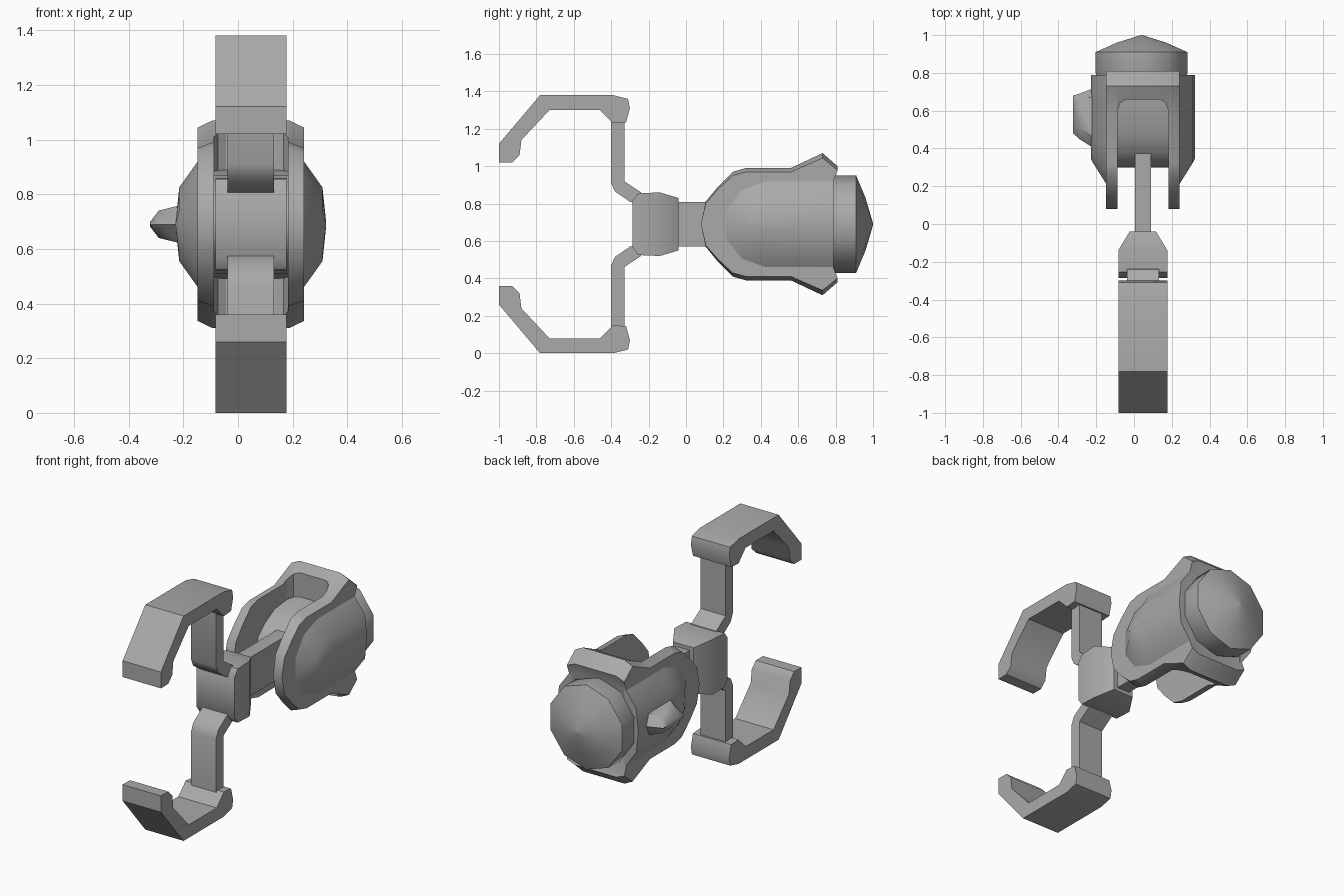
import bpy, bmesh, math

if "Cube" in bpy.data.objects:
    bpy.data.objects.remove(bpy.data.objects["Cube"])

CX, CZ = 0.047, 0.69          # mechanism axis
grey = bpy.data.materials.new("mid grey")
grey.diffuse_color = (0.4, 0.4, 0.4, 1)
grey.use_nodes = True
grey.node_tree.nodes["Principled BSDF"].inputs["Base Color"].default_value = grey.diffuse_color


def loft(name, rings, bevel=0.0):
    """Skin a list of equal-length rings and cap both ends."""
    bm = bmesh.new()
    vs = [[bm.verts.new(p) for p in r] for r in rings]
    n = len(rings[0])
    for a, b in zip(vs, vs[1:]):
        for i in range(n):
            j = (i + 1) % n
            bm.faces.new((a[i], a[j], b[j], b[i]))
    bm.faces.new(vs[0])
    bm.faces.new(vs[-1][::-1])
    bmesh.ops.recalc_face_normals(bm, faces=bm.faces)
    me = bpy.data.meshes.new(name)
    bm.to_mesh(me)
    bm.free()
    me.materials.append(grey)
    ob = bpy.data.objects.new(name, me)
    bpy.context.collection.objects.link(ob)
    if bevel:
        m = ob.modifiers.new("bevel", 'BEVEL')
        m.width, m.segments, m.limit_method = bevel, 2, 'ANGLE'
        m.angle_limit = math.radians(60)
    return ob


def side_ring(prof, x):
    return [(x, y, z) for y, z in prof]


def prism(name, prof, half, bevel=0.0):
    """Extrude a (y, z) profile across the axis."""
    return loft(name, [side_ring(prof, CX - half), side_ring(prof, CX + half)], bevel)


def both(top):
    """Complete a (y, height above axis) half profile with its mirror."""
    low = [(y, -h) for y, h in reversed(top) if h > 0]
    return [(y, CZ + h) for y, h in top + low]


# Claws and their arms, upper and lower
claw = [(-1, 1.02), (-1, 1.12), (-.78, 1.38), (-.39, 1.38), (-.31, 1.36), (-.30, 1.31),
        (-.32, 1.235), (-.39, 1.23), (-.46, 1.30), (-.73, 1.30), (-.88, 1.14),
        (-.89, 1.06), (-.93, 1.02)]
arm = [(-.40, 1.26), (-.33, 1.26), (-.33, .92), (-.24, .86), (-.22, .79), (-.30, .81),
       (-.38, .865), (-.40, .91)]
for side, s in (("upper", 1), ("lower", -1)):
    for part, prof, half in (("claw", claw, .13), ("arm", arm, .085)):
        prism(f"{side}_{part}", [(y, CZ + s * (z - CZ)) for y, z in prof], half)

# Hub that carries the arms
hub = [(-.285, .13, .125), (-.255, .13, .165), (-.14, .13, .17), (-.04, .07, .14)]
loft("hub", [[(CX + a * w, y, CZ + b * h) for a, b in ((-1, -1), (1, -1), (1, 1), (-1, 1))]
             for y, w, h in hub])

# Flat rod from the hub into the housing
prism("rod", [(-.06, CZ - .118), (.5, CZ - .118), (.5, CZ + .118), (-.06, CZ + .118)], .043)

# Housing shell with flared rear lip
shell = both([(.08, 0), (.105, .12), (.17, .2), (.25, .28), (.32, .30), (.56, .30),
              (.73, .38), (.81, .31), (.785, .24)])
rim = [(y, CZ + (z - CZ) * .93) for y, z in shell]
housing = loft("housing", [side_ring(p, CX + x) for p, x in
                           ((rim, -.195), (shell, -.14), (shell, .14), (rim, .195))])

# Slot cut through the front of the shell, rounded at the back
plan = [(-.135, -.1), (.135, -.1), (.135, .60), (.12, .64), (.09, .66),
        (-.09, .66), (-.12, .64), (-.135, .60)]
cutter = loft("slot_cutter", [[(CX + x, y, z) for x, y in plan] for z in (0, 1.4)])
cutter.hide_render = True
cutter.hide_set(True)
m = housing.modifiers.new("slot", 'BOOLEAN')
m.operation, m.object, m.solver = 'DIFFERENCE', cutter, 'EXACT'

# Rounded core at the bottom of the slot
prism("housing_core", both([(.30, 0), (.32, .07), (.38, .125), (.48, .18), (.67, .20)]), .137)

# Bulging cheeks on both sides
layers = [(.18, [(.19, .08), (.28, .20), (.42, .25), (.788, .25)]),
          (.262, [(.32, .05), (.37, .11), (.45, .135), (.79, .135)]),
          (.275, [(.345, .005), (.39, .01), (.47, .012), (.79, .012)])]
for name, s in (("left_cheek", -1), ("right_cheek", 1)):
    loft(name, [side_ring(both(p), CX + s * x) for x, p in layers])

# Domed rear cap
N = 10
cap = [(.75, .235), (.80, .25), (.91, .25), (.96, .135), (1.0, .004)]
loft("rear_cap", [[(.04 + r * math.cos(2 * math.pi * (i + .5) / N) * 1.02, y,
                    CZ + r * math.sin(2 * math.pi * (i + .5) / N) * 1.04)
                   for i in range(N)] for y, r in cap])

# Small side knob
knob = [(-.21, .40, .72, .07), (-.29, .45, .69, .05), (-.322, .48, .68, .008)]
loft("side_knob", [[(x, a, CZ), (x, a + .06, CZ + h), (x, b - .04, CZ + h), (x, b, CZ),
                    (x, b - .04, CZ - h), (x, a + .06, CZ - h)] for x, a, b, h in knob])

# Smooth shading with sharp edges kept
parts = [o for o in bpy.context.collection.objects if o is not cutter]
for o in parts:
    o.select_set(True)
bpy.context.view_layer.objects.active = housing
bpy.ops.object.shade_smooth_by_angle(angle=math.radians(40))
